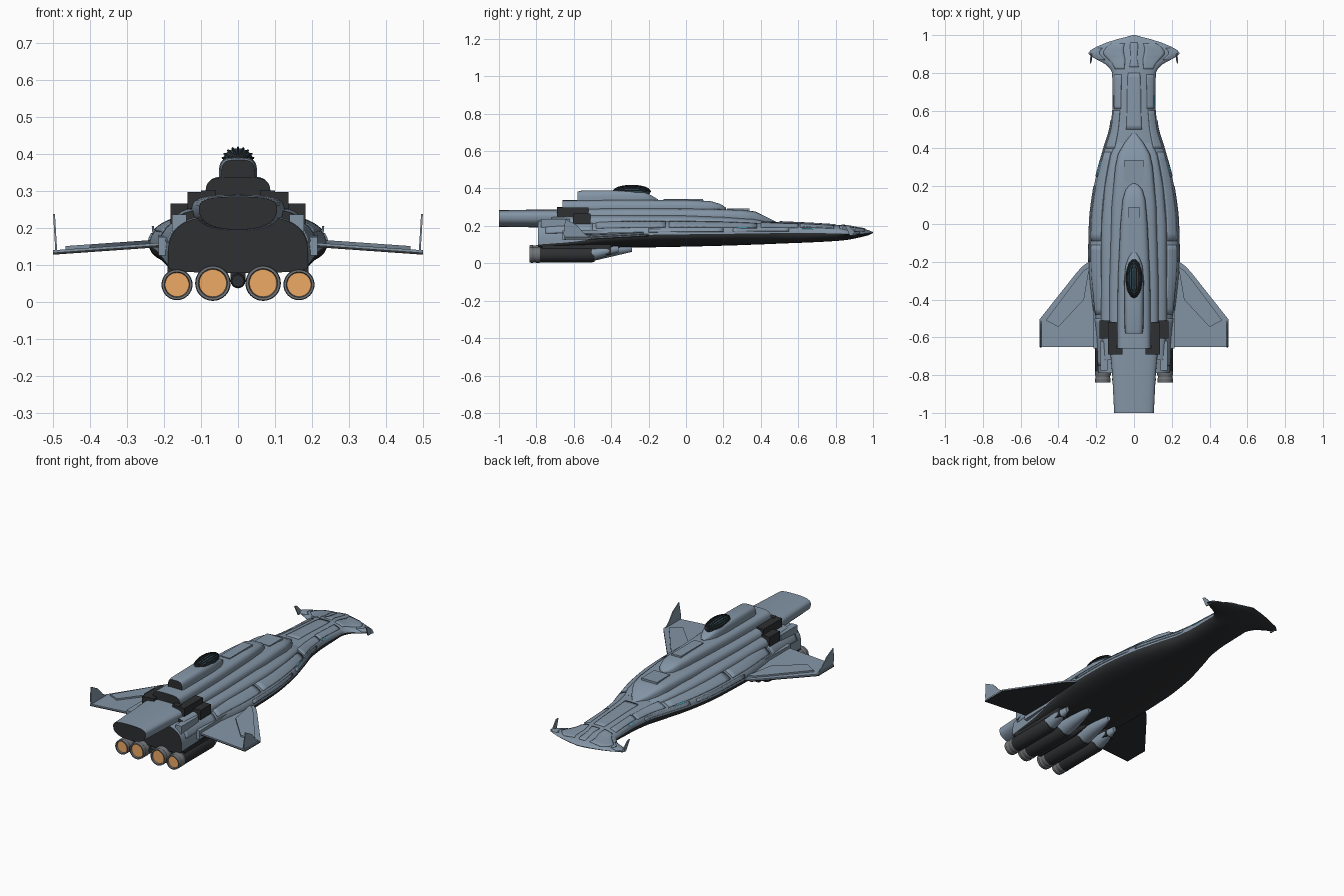
import bpy, bmesh, math
from mathutils import Vector

if "Cube" in bpy.data.objects:
    bpy.data.objects.remove(bpy.data.objects["Cube"])

def material(name, rgb):
    m = bpy.data.materials.new(name)
    m.diffuse_color = (*rgb, 1)
    m.use_nodes = True
    m.node_tree.nodes["Principled BSDF"].inputs["Base Color"].default_value = m.diffuse_color
    return m

BLUE = material("blue_grey", (0.23, 0.30, 0.38))
DARK = material("charcoal", (0.027, 0.029, 0.032))
STEEL = material("steel", (0.16, 0.17, 0.18))
GLOW = material("engine_glow", (0.85, 0.40, 0.13))
GLASS = material("canopy_glass", (0.03, 0.07, 0.09))
CYAN = material("cyan_light", (0.08, 0.5, 0.65))

def finish(name, bm, mats, angle=35):
    bmesh.ops.remove_doubles(bm, verts=bm.verts, dist=1e-5)
    bmesh.ops.recalc_face_normals(bm, faces=bm.faces)
    me = bpy.data.meshes.new(name)
    bm.to_mesh(me)
    bm.free()
    for m in mats:
        me.materials.append(m)
    me.shade_smooth()
    me.set_sharp_from_angle(angle=math.radians(angle))
    ob = bpy.data.objects.new(name, me)
    bpy.context.collection.objects.link(ob)
    return ob

def loft(name, rings, mat, cap=None, closed=True, caps=True):
    """Skin a list of point rings; end caps may use a second material."""
    bm = bmesh.new()
    vs = [[bm.verts.new(p) for p in r] for r in rings]
    n = len(vs[0])
    for a, b in zip(vs, vs[1:]):
        for i in range(n if closed else n - 1):
            j = (i + 1) % n
            bm.faces.new((a[i], a[j], b[j], b[i]))
    if caps:
        for r in (vs[0], vs[-1]):
            bm.faces.new(r).material_index = 1 if cap else 0
    return finish(name, bm, [mat] + ([cap] if cap else []))

def slab(name, pts, off, mat):
    """Flat plate: polygon extruded along an offset."""
    return loft(name, [pts, [Vector(p) + Vector(off) for p in pts]], mat)

def box(name, lo, hi, mat):
    (x0, y0, z0), (x1, y1, z1) = lo, hi
    return slab(name, [(x0, y0, z0), (x1, y0, z0), (x1, y1, z0), (x0, y1, z0)], (0, 0, z1 - z0), mat)

def interp(table, y):
    """Monotone cubic interpolation of table rows keyed by y."""
    k = max(i for i in range(len(table) - 1) if i == 0 or table[i][0] <= y)
    slope = lambda i, c: (table[i+1][c] - table[i][c]) / (table[i+1][0] - table[i][0])
    def tangent(i, c):
        if i == 0: return slope(0, c)
        if i == len(table) - 1: return slope(i - 1, c)
        a, b = slope(i - 1, c), slope(i, c)
        return 2 * a * b / (a + b) if a * b > 0 else 0
    h = table[k+1][0] - table[k][0]
    t = (y - table[k][0]) / h
    return [(2*t**3 - 3*t*t + 1) * table[k][c] + (t**3 - 2*t*t + t) * h * tangent(k, c)
            + (3*t*t - 2*t**3) * table[k+1][c] + (t**3 - t*t) * h * tangent(k + 1, c)
            for c in range(1, len(table[0]))]

def arc(w, z0, z1, p, deg):
    """Point on a superelliptic half section."""
    c, s = math.cos(math.radians(deg)), math.sin(math.radians(deg))
    return (math.copysign(abs(c) ** (2 / p), c) * w, z0 + (z1 - z0) * max(s, 0) ** (2 / p))

# Hull stations: y, half width, bottom z, edge z, top z, roundness
HULL = [(-0.79, .19, .078, .10, .232, 3.4), (-0.6, .20, .080, .115, .24, 3.0),
        (-0.42, .222, .082, .14, .245, 2.5), (-0.2, .24, .085, .152, .245, 2.3),
        (0, .236, .089, .155, .243, 2.3), (0.2, .212, .094, .157, .238, 2.3),
        (0.4, .16, .101, .160, .226, 2.4), (0.52, .125, .106, .161, .22, 2.5),
        (0.65, .113, .111, .161, .214, 2.5), (0.8, .116, .119, .160, .205, 2.2),
        (0.845, .15, .123, .157, .202, 1.6), (0.88, .215, .128, .155, .197, 1.2),
        (0.905, .242, .133, .155, .192, 1.2), (0.94, .195, .141, .157, .186, 1.4),
        (0.975, .10, .150, .160, .177, 1.6), (1.0, .004, .162, .164, .167, 1.8)]
ys = sorted({round(-0.79 + 1.79 * i / 90, 4) for i in range(91)} | {r[0] for r in HULL})
up, low = [], []
for y in ys:
    w, zb, ze, zt, p = interp(HULL, y)
    ring = lambda z1: [(x, y, z) for x, z in (arc(w, ze, z1, p, 180 * i / 28) for i in range(29))]
    up.append(ring(zt))
    low.append(ring(zb))
loft("hull_upper", up, BLUE, DARK)
loft("hull_lower", low, DARK)

def patch(name, y0, y1, a0, a1, mat=BLUE, thick=0.009):
    """Raised armour panel that follows the upper hull surface."""
    rows = []
    for i in range(13):
        y = y0 + (y1 - y0) * i / 12
        w, zb, ze, zt, p = interp(HULL, y)
        rows.append([(x, y, z) for x, z in (arc(w, ze, zt, p, a0 + (a1 - a0) * j / 6) for j in range(7))])
    ob = loft(name, rows, mat, closed=False, caps=False)
    m = ob.modifiers.new("thickness", 'SOLIDIFY')
    m.thickness, m.offset = thick, 0

PANELS = [(-.09, .38, 22, 46), (-.48, -.11, 22, 46), (.4, .6, 25, 55), (.61, .79, 30, 58),
          (-.75, -.5, 14, 42), (-.2, .2, 6, 16), (.25, .55, 6, 18), (.82, .955, 38, 66), (.87, .93, 12, 32)]
for side in (0, 1):
    tag = "right" if side == 0 else "left"
    for n, (y0, y1, a, b) in enumerate(PANELS):
        if side: a, b = 180 - b, 180 - a
        patch(f"hull_panel_{tag}_{n}", y0, y1, a, b)
    for n, y in enumerate((.27, .62)):
        a, b = (19, 23) if side == 0 else (157, 161)
        patch(f"hull_light_{tag}_{n}", y, y + .06, a, b, CYAN)
patch("nose_centre_panel", .83, .96, 78, 102)
patch("neck_spine_panel", .5, .8, 76, 104)

# Stacked decks: y, half width, base z, top z
def tier(name, rows, p=4, steps=24):
    rings = [[(x, y, z) for x, z in (arc(w, z0, z1, p, 180 * i / steps) for i in range(steps + 1))]
             for y, w, z0, z1 in rows]
    return loft(name, rings, BLUE, DARK)

tier("shoulder_deck", [(-.72, .165, .2, .25), (-.5, .175, .2, .262), (0, .172, .2, .258),
                       (.2, .155, .2, .25), (.36, .125, .2, .238), (.43, .10, .2, .222)])
tier("lower_deck", [(-.64, .132, .22, .292), (-.3, .13, .22, .295), (.1, .118, .22, .292), (.3, .10, .22, .285),
                    (.37, .085, .21, .277), (.43, .05, .21, .248), (.48, .01, .21, .222)], 5)
tier("middle_deck", [(-.66, .088, .28, .337), (-.3, .086, .28, .34), (0, .072, .28, .338), (.13, .06, .28, .333),
                     (.18, .045, .28, .318), (.205, .025, .28, .304), (.215, .006, .28, .295)])
tier("top_deck", [(-.58, .045, .33, .383), (-.56, .049, .33, .388), (-.3, .052, .33, .39), (-.22, .045, .33, .38),
                  (-.18, .03, .33, .36), (-.15, .01, .33, .342)])
box("spine_plate", (-.03, -.12, .33), (.03, .09, .344), BLUE)
box("deck_plate", (-.05, .22, .28), (.05, .34, .292), BLUE)

# Tail boom: rounded slab overhanging the engines
boom = []
for y, w, z0, z1 in [(-1, .105, .195, .284), (-.8, .115, .192, .287), (-.65, .128, .19, .288), (-.5, .13, .19, .288)]:
    boom.append([(x, y, z) for x, z in [arc(w, .25, z1, 3, 10 * i) for i in range(19)]
                 + [arc(w, .25, z0, 2.4, 180 - 10 * i) for i in range(1, 18)]])
loft("tail_boom", boom, BLUE, DARK)

# Canopy: glass bubble with lengthwise ribs
bm = bmesh.new()
bmesh.ops.create_uvsphere(bm, u_segments=32, v_segments=16, radius=1)
for v in bm.verts:
    x, y, z = v.co
    v.co = (x * .041, z * .1 - .29, .382 + y * .033)
finish("canopy", bm, [GLASS])
cu = bpy.data.curves.new("canopy_ribs", 'CURVE')
cu.dimensions, cu.bevel_depth, cu.bevel_resolution = '3D', .003, 1
for k in range(9):
    a = math.radians(10 + 20 * k)
    sp = cu.splines.new('POLY')
    sp.points.add(16)
    for i, pt in enumerate(sp.points):
        t = math.pi * i / 16
        pt.co = (.042 * math.sin(t) * math.cos(a), -.29 + .1 * math.cos(t), .383 + .034 * math.sin(t) * math.sin(a), 1)
cu.materials.append(DARK)
bpy.context.collection.objects.link(bpy.data.objects.new("canopy_ribs", cu))

def lathe(name, x, z, prof, mat, n=32):
    """Revolve (radius, y) points round an axis along y."""
    rings = [[(x + r * math.cos(2 * math.pi * i / n), y, z + r * math.sin(2 * math.pi * i / n))
              for i in range(n)] for r, y in prof]
    return loft(name, rings, mat)

# Engines: dark casing, steel nozzle, glowing core, blue fairing
for s in (-1, 1):
    tag = "right" if s > 0 else "left"
    for kind, x, z, r, yf in (("inner", .068, .050, .048, -.29), ("outer", .165, .046, .042, -.36)):
        x *= s
        lathe(f"{kind}_engine_{tag}", x, z, [(r * .9, -.8), (r * .97, -.785), (r * .97, -.51), (r * .88, -.49)], DARK)
        lathe(f"{kind}_nozzle_{tag}", x, z, [(r * .9, -.77), (r, -.785), (r, -.8), (r * .93, -.805), (r * .93, -.815),
              (r, -.82), (r * .96, -.838), (r * .82, -.838), (r * .66, -.81)], STEEL)
        lathe(f"{kind}_glow_{tag}", x, z, [(r * .8, -.829), (r * .6, -.813), (r * .58, -.812)], GLOW)
        rows = []
        for t in (0, .25, .5, .75, 1):
            y, k = -.52 + (yf + .52) * t, 1 - .75 * t ** 2
            rows.append([(x + r * .95 * k * math.cos(a), y, z + .03 * t + r * (.9 - .5 * t) * math.sin(a))
                         for a in (2 * math.pi * i / 24 for i in range(24))])
        loft(f"{kind}_fairing_{tag}", rows, BLUE)
        box(f"{kind}_pylon_{tag}", (x - r * .6, -.77, z), (x + r * .6, -.4, .1), DARK)

    # Wings: blue upper skin over dark underside, raised panel, winglet
    wz = lambda x: .160 - (x - .2) * .07
    plan = [(.15, -.2), (.24, -.2), (.275, -.225), (.31, -.265), (.5, -.505), (.5, -.65), (.15, -.65)]
    skin = [(s * x, y, wz(x)) for x, y in plan]
    slab(f"wing_top_{tag}", skin, (0, 0, -.006), BLUE)
    slab(f"wing_underside_{tag}", [(x, y, z - .006) for x, y, z in skin], (0, 0, -.006), DARK)
    panel = [(.235, -.225), (.27, -.25), (.31, -.3), (.467, -.51), (.40, -.545), (.265, -.40)]
    slab(f"wing_panel_{tag}", [(s * x, y, wz(x) - .002) for x, y in panel], (0, 0, .011), BLUE)
    fin = [(-.505, .133), (-.65, .133), (-.655, .16), (-.645, .237), (-.585, .205), (-.545, .16)]
    slab(f"winglet_{tag}", [(s * (.494 + .06 * (z - .133)), y, z) for y, z in fin], (-s * .005, 0, 0), BLUE)
    root = [(-.18, .145), (-.66, .125), (-.66, .175), (-.4, .18)]
    slab(f"wing_root_{tag}", [(s * .19, y, z) for y, z in root], (s * .025, 0, 0), BLUE)

    # Nose fins
    nf = [(.915, .15), (.875, .148), (.85, .205), (.868, .203), (.895, .175)]
    slab(f"nose_fin_{tag}", [(s * (.222 + .1 * (z - .15)), y, z) for y, z in nf], (s * .006, 0, 0), BLUE)

    # Dark vents beside the decks
    for n, (x0, x1, y0, y1, z0, z1) in enumerate([(.09, .137, -.69, -.52, .25, .297), (.125, .182, -.605, -.51, .21, .266),
                                                 (.06, .1, -.69, -.66, .27, .30)]):
        a, b = sorted((s * x0, s * x1))
        box(f"vent_{tag}_{n}", (a, y0, z0), (b, y1, z1), DARK)
    # Side pods at the stern
    a, b = sorted((s * .14, s * .178))
    box(f"stern_pod_{tag}", (a, -.775, .19), (b, -.62, .236), BLUE)

# Small centre thruster under the stern
lathe("centre_thruster", 0, .056, [(.016, -.8), (.02, -.79), (.02, -.5), (.008, -.4)], DARK, 20)
box("stern_keel", (-.02, -.78, .056), (.02, -.45, .1), DARK)
